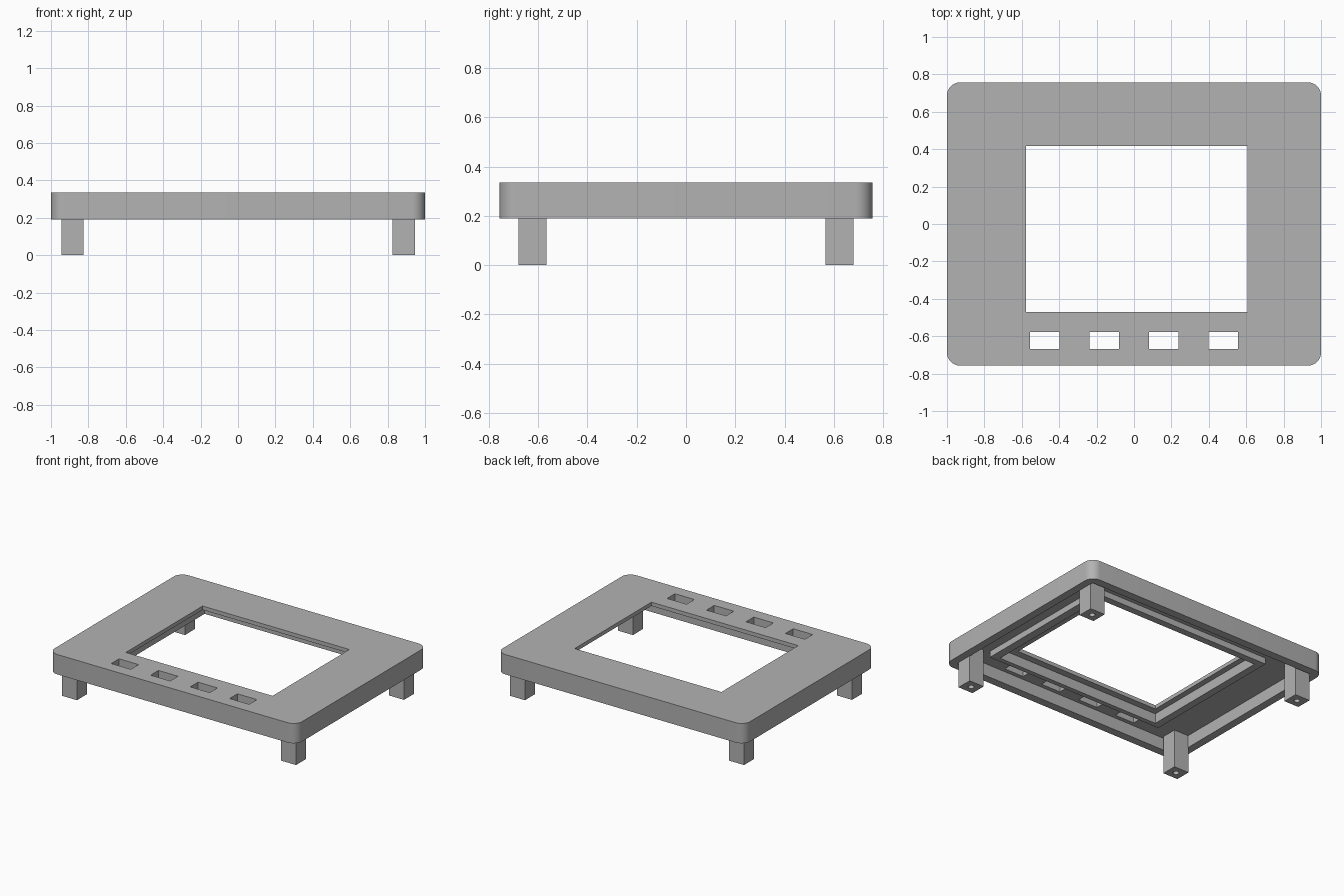
import bpy
import bmesh
from math import radians

cube = bpy.data.objects.get("Cube")
if cube:
    bpy.data.objects.remove(cube, do_unlink=True)

grey = bpy.data.materials.new("plain grey")
grey.use_nodes = True
grey.diffuse_color = (0.45, 0.45, 0.45, 1)
grey.node_tree.nodes["Principled BSDF"].inputs["Base Color"].default_value = grey.diffuse_color

RIM, UNDER, LEDGE, TOP = 0.19, 0.28, 0.307, 0.335
OVER = TOP + 0.1


def finish(name, bm):
    mesh = bpy.data.meshes.new(name)
    bm.to_mesh(mesh)
    bm.free()
    mesh.materials.append(grey)
    obj = bpy.data.objects.new(name, mesh)
    bpy.context.collection.objects.link(obj)
    return obj


def box(name, x, y, z, radius=0):
    """Box from three (low, high) ranges, with optional rounded upright edges."""
    bm = bmesh.new()
    bmesh.ops.create_cube(bm, size=1)
    for v in bm.verts:
        v.co = [r[0] if c < 0 else r[1] for c, r in zip(v.co, (x, y, z))]
    if radius:
        upright = [e for e in bm.edges
                   if abs(e.verts[0].co.z - e.verts[1].co.z) > 0.01]
        bmesh.ops.bevel(bm, geom=upright, offset=radius, segments=8,
                        profile=0.5, affect='EDGES')
    return finish(name, bm)


def peg(name, x, y, radius, depth):
    bm = bmesh.new()
    bmesh.ops.create_cone(bm, cap_ends=True, segments=20, radius1=radius,
                          radius2=radius, depth=depth)
    bmesh.ops.translate(bm, verts=bm.verts, vec=(x, y, 0))
    return finish(name, bm)


def cut(obj, cutter):
    cutter.hide_render = True
    mod = obj.modifiers.new("cut", 'BOOLEAN')
    mod.operation = 'DIFFERENCE'
    mod.solver = 'EXACT'
    mod.object = cutter
    bpy.context.view_layer.objects.active = obj
    bpy.ops.object.modifier_apply(modifier=mod.name)
    bpy.data.objects.remove(cutter, do_unlink=True)


def smooth(obj):
    bpy.ops.object.select_all(action='DESELECT')
    obj.select_set(True)
    bpy.context.view_layer.objects.active = obj
    bpy.ops.object.shade_smooth_by_angle(angle=radians(30))


# Cover: rounded slab, hollow below
cover = box("cover", (-1, 1), (-0.757, 0.757), (RIM, TOP), 0.07)
cut(cover, box("cavity", (-0.942, 0.942), (-0.697, 0.697), (0, UNDER)))

# Screen opening with a thinner ledge around it
pocket_x, pocket_y = (-0.62, 0.72), (-0.52, 0.5)
cut(cover, box("pocket", pocket_x, pocket_y, (0, LEDGE)))
cut(cover, box("window", (-0.578, 0.608), (-0.47, 0.417), (0, OVER)))

# Row of four button slots
for x in (-0.478, -0.16, 0.16, 0.478):
    cut(cover, box("slot", (x - 0.079, x + 0.079), (-0.667, -0.577), (0, OVER)))
smooth(cover)

# Raised frame around the screen pocket on the underside
frame = box("screen_frame", (-0.675, 0.78), (-0.555, 0.55), (0.235, UNDER))
cut(frame, box("frame_opening", pocket_x, pocket_y, (0, OVER)))

# Four square legs with screw holes
for y, end in ((-0.623, "front"), (0.623, "back")):
    for x, side in ((-0.885, "right"), (0.885, "left")):
        leg = box(f"{end}_{side}_leg", (x - 0.06, x + 0.06),
                  (y - 0.057, y + 0.057), (0, UNDER))
        cut(leg, peg("screw_hole", x, y, 0.02, 0.3))
        smooth(leg)
